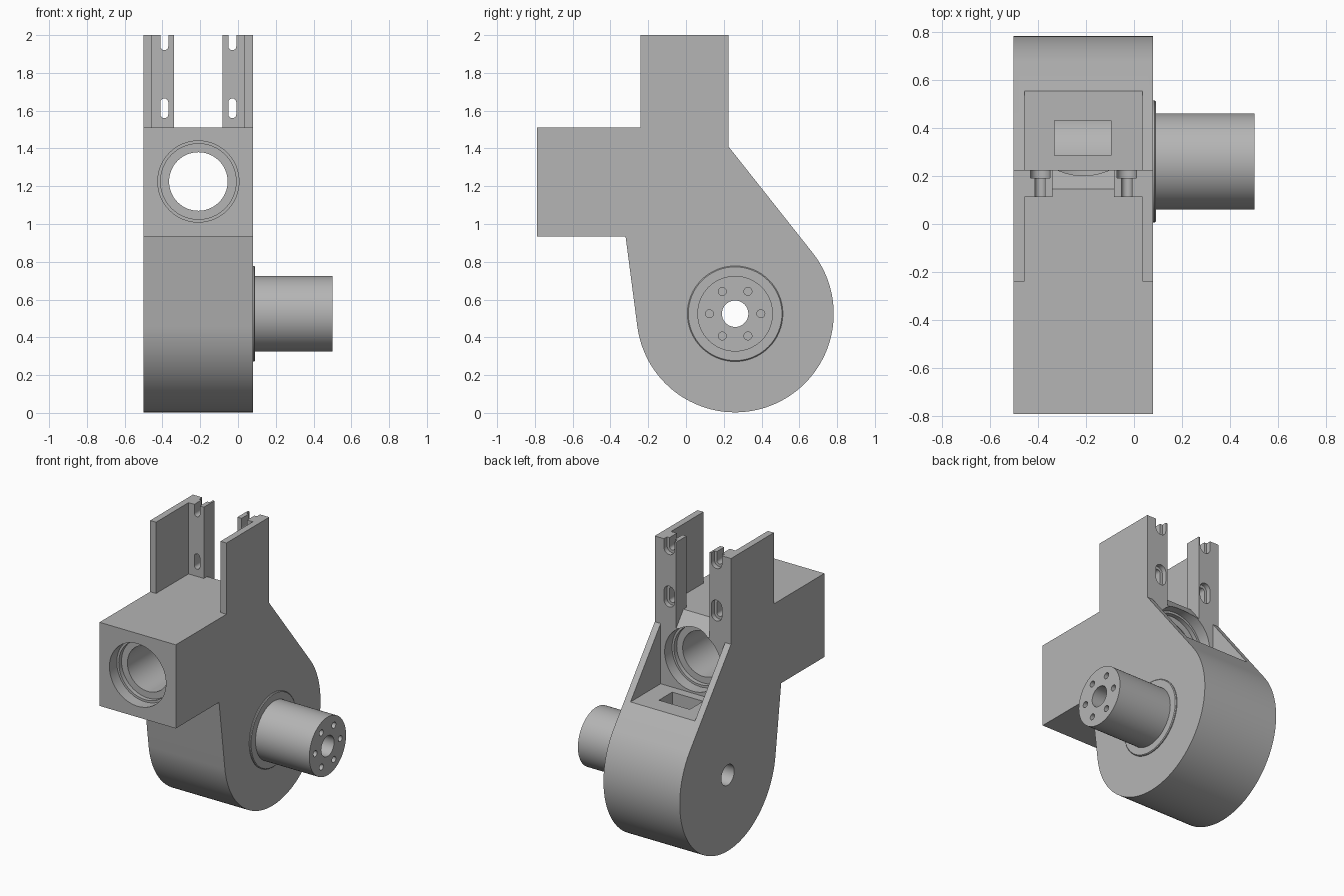
import bpy
import bmesh
from math import sin, cos, radians, pi, atan2, acos, hypot
from mathutils import Vector

cube = bpy.data.objects.get("Cube")
if cube:
    bpy.data.objects.remove(cube, do_unlink=True)

grey = bpy.data.materials.new("plain grey")
grey.use_nodes = True
COLOUR = (0.46, 0.46, 0.46, 1)
grey.diffuse_color = COLOUR
grey.node_tree.nodes["Principled BSDF"].inputs["Base Color"].default_value = COLOUR

AXIS_Y, AXIS_Z = 0.26, 0.525      # drum and shaft axis
DRUM_R = 0.522
MID_X = -0.21                     # middle plane of the housing
LEFT, RIGHT = -0.5, 0.08
BORE_Z = 1.225


def prism(name, points, axis, lo, hi):
    """Extrude a 2D profile along x (points are y, z) or y (points are x, z)."""
    def place(p, d):
        return (d, p[0], p[1]) if axis == "x" else (p[0], d, p[1])
    bm = bmesh.new()
    face = bm.faces.new([bm.verts.new(place(p, lo)) for p in points])
    ext = bmesh.ops.extrude_face_region(bm, geom=[face])
    shift = Vector(place((0, 0), hi - lo))
    bmesh.ops.translate(bm, vec=shift,
                        verts=[v for v in ext["geom"] if isinstance(v, bmesh.types.BMVert)])
    bmesh.ops.recalc_face_normals(bm, faces=bm.faces)
    mesh = bpy.data.meshes.new(name)
    bm.to_mesh(mesh)
    bm.free()
    mesh.materials.append(grey)
    obj = bpy.data.objects.new(name, mesh)
    bpy.context.collection.objects.link(obj)
    return obj


def arc(cx, cz, r, start, end, n):
    return [(cx + r * cos(start + (end - start) * i / n),
             cz + r * sin(start + (end - start) * i / n)) for i in range(n + 1)]


def cylinder(name, axis, c, r, lo, hi, n=64):
    return prism(name, arc(*c, r, 0, 2 * pi, n)[:-1], axis, lo, hi)


def box(name, x, y, z):
    return prism(name, [(y[0], z[0]), (y[1], z[0]), (y[1], z[1]), (y[0], z[1])], "x", *x)


def slot(x, half, bottom, top, y0, y1):
    ends = arc(x, top - half, half, 0, pi, 12) + arc(x, bottom + half, half, pi, 2 * pi, 12)
    return prism("slot_cutter", ends, "y", y0, y1)


def cut(target, cutters):
    bpy.context.view_layer.objects.active = target
    for c in cutters:
        mod = target.modifiers.new("cut", "BOOLEAN")
        mod.operation, mod.solver, mod.object = "DIFFERENCE", "EXACT", c
        bpy.ops.object.modifier_apply(modifier=mod.name)
        bpy.data.objects.remove(c, do_unlink=True)


def tangent(point, side):
    """Angle on the drum where a line from the point touches it."""
    dy, dz = point[0] - AXIS_Y, point[1] - AXIS_Z
    return atan2(dz, dy) + side * acos(DRUM_R / hypot(dy, dz))


# Housing: bearing block, column and drum in one side profile
back_top, front_low = (0.225, 1.41), (-0.32, 0.935)
drum = arc(AXIS_Y, AXIS_Z, DRUM_R, tangent(back_top, -1), tangent(front_low, 1) - 2 * pi, 80)
housing = prism("housing", [(-0.79, 0.935), (-0.79, 1.51), (-0.24, 1.51), (-0.24, 2),
                            (0.225, 2), back_top] + drum + [front_low], "x", LEFT, RIGHT)

# Open column between side plates and rear flanges, and the rear pocket
inner = (LEFT + 0.045, RIGHT - 0.045)
gap = prism("gap_cutter", [(0.05, 1.51), (0.146, 1.51), back_top, (0.3, 1.41),
                           (0.3, 2.1), (0.05, 2.1)], "x", -0.338, -0.083)
cut(housing, [
    box("channel_cutter", inner, (-0.4, 0.112), (1.51, 2.1)),
    gap,
    box("pocket_cutter", inner, (0.225, 0.9), (0.996, 1.6)),
    cylinder("cavity_cutter", "x", (AXIS_Y, AXIS_Z), 0.38, -0.42, 0.0),
    box("window_cutter", (-0.33, -0.095), (0.285, 0.43), (0.75, 1.1)),
])

# Bearing bore with stepped seats at both ends
centre = (MID_X, BORE_Z)
cut(housing, [cylinder("bore_cutter", "y", centre, r, lo, hi) for r, lo, hi in (
    (0.155, -1, 0.5),
    (0.215, -1, -0.71), (0.2, -0.8, -0.68),
    (0.215, 0.145, 0.5), (0.2, 0.115, 0.2))])

# Counterbored screw slots in the flanges
for x in (-0.39, -0.03):
    for low, high in ((1.56, 1.665), (1.92, 2.2)):
        cut(housing, [slot(x, 0.021, low, high, 0.0, 0.3),
                      slot(x, 0.04, low - 0.019, high + 0.019, 0.192, 0.3)])

# Drive shaft with a thin collar
axis = (AXIS_Y, AXIS_Z)
shaft = cylinder("drive_shaft", "x", axis, 0.2, -0.45, 0.5)
collar = cylinder("shaft_collar", "x", axis, 0.253, 0.07, 0.091)
bevel = collar.modifiers.new("edge", "BEVEL")
bevel.width, bevel.segments, bevel.limit_method = 0.005, 1, "ANGLE"
bevel.angle_limit = radians(40)

# Through hole and ring of bolt holes
for part in (housing, shaft, collar):
    cut(part, [cylinder("axle_cutter", "x", axis, 0.07, -1, 1, 40)])
cut(shaft, [cylinder("bolt_cutter", "x", p, 0.021, 0.4, 0.6, 20)
            for p in arc(*axis, 0.136, 0, 2 * pi, 6)[:-1]])

# Smooth round faces, keep edges sharp
for obj in (housing, shaft, collar):
    bpy.ops.object.select_all(action="DESELECT")
    obj.select_set(True)
    bpy.context.view_layer.objects.active = obj
    bpy.ops.object.shade_smooth_by_angle(angle=radians(25))
